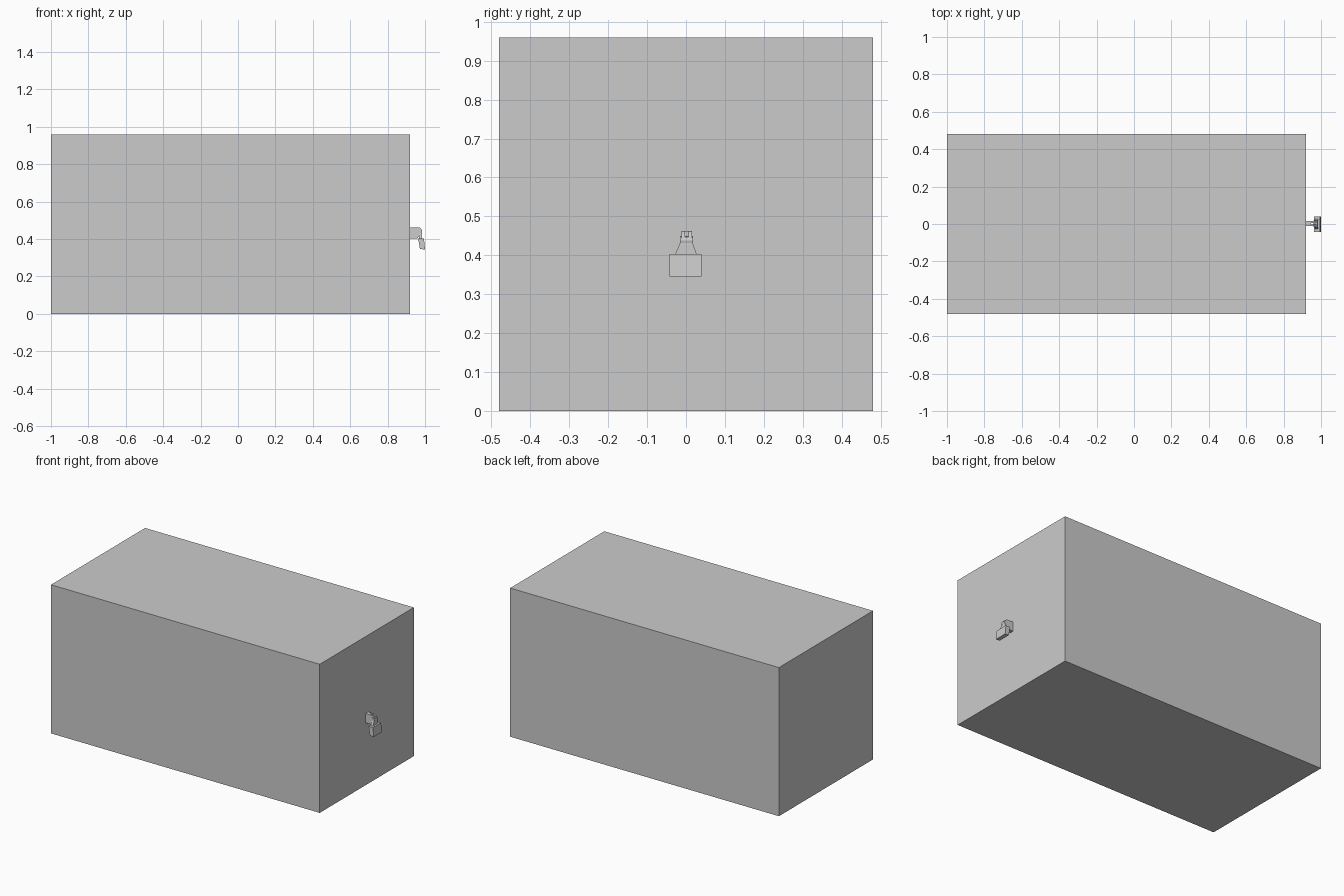
import bpy, bmesh, math

if "Cube" in bpy.data.objects:
    bpy.data.objects.remove(bpy.data.objects["Cube"])

def prism(name, pts, to_a, to_b):
    """Extrude a closed outline between two mappings of its 2D points."""
    bm = bmesh.new()
    a = [bm.verts.new(to_a(*p)) for p in pts]
    b = [bm.verts.new(to_b(*p)) for p in pts]
    bm.faces.new(a)
    bm.faces.new(b[::-1])
    n = len(pts)
    for i in range(n):
        j = (i + 1) % n
        bm.faces.new((a[j], a[i], b[i], b[j]))
    bmesh.ops.recalc_face_normals(bm, faces=bm.faces[:])
    me = bpy.data.meshes.new(name)
    bm.to_mesh(me)
    bm.free()
    ob = bpy.data.objects.new(name, me)
    bpy.context.collection.objects.link(ob)
    return ob

def along_y(name, pts, y0, y1):
    return prism(name, pts, lambda x, z: (x, y0, z), lambda x, z: (x, y1, z))

def arc(cx, cz, r, a0, a1, n):
    return [(cx + r * math.cos(math.radians(a0 + (a1 - a0) * i / n)),
             cz + r * math.sin(math.radians(a0 + (a1 - a0) * i / n))) for i in range(n + 1)]

# Large main body
along_y("body_block", [(-1, 0), (0.92, 0), (0.92, 0.96), (-1, 0.96)], -0.48, 0.48)

# Pair of bracket cheeks with a rounded nose, fixed to the end face
cheek = [(0.92, 0.403), (0.958, 0.403)] + arc(0.962, 0.441, 0.022, -60, 80, 7) + [(0.955, 0.463), (0.92, 0.463)]
for side, y0, y1 in (("front", -0.012, -0.002), ("back", 0.006, 0.016)):
    along_y("bracket_cheek_" + side, cheek, y0, y1)

# Web closing the bracket near the body
along_y("bracket_web", [(0.92, 0.403), (0.945, 0.403), (0.945, 0.463), (0.92, 0.463)], -0.002, 0.006)

# Pivot pin through the cheeks
along_y("pivot_pin", arc(0.973, 0.438, 0.012, 0, 330, 11), -0.016, 0.018)

# Flared arm from the pivot down to the pad
arm = [(-0.028, 0.402), (0.028, 0.402), (0.016, 0.435), (0.010, 0.447), (-0.008, 0.447), (-0.014, 0.435)]
prism("flared_arm", arm, lambda y, z: (0.967, y, z), lambda y, z: (0.983, y, z))

# Hanging pad, tilted slightly outward
along_y("pad", [(0.973, 0.346), (1.0, 0.345), (0.994, 0.404), (0.963, 0.404)], -0.043, 0.04)
